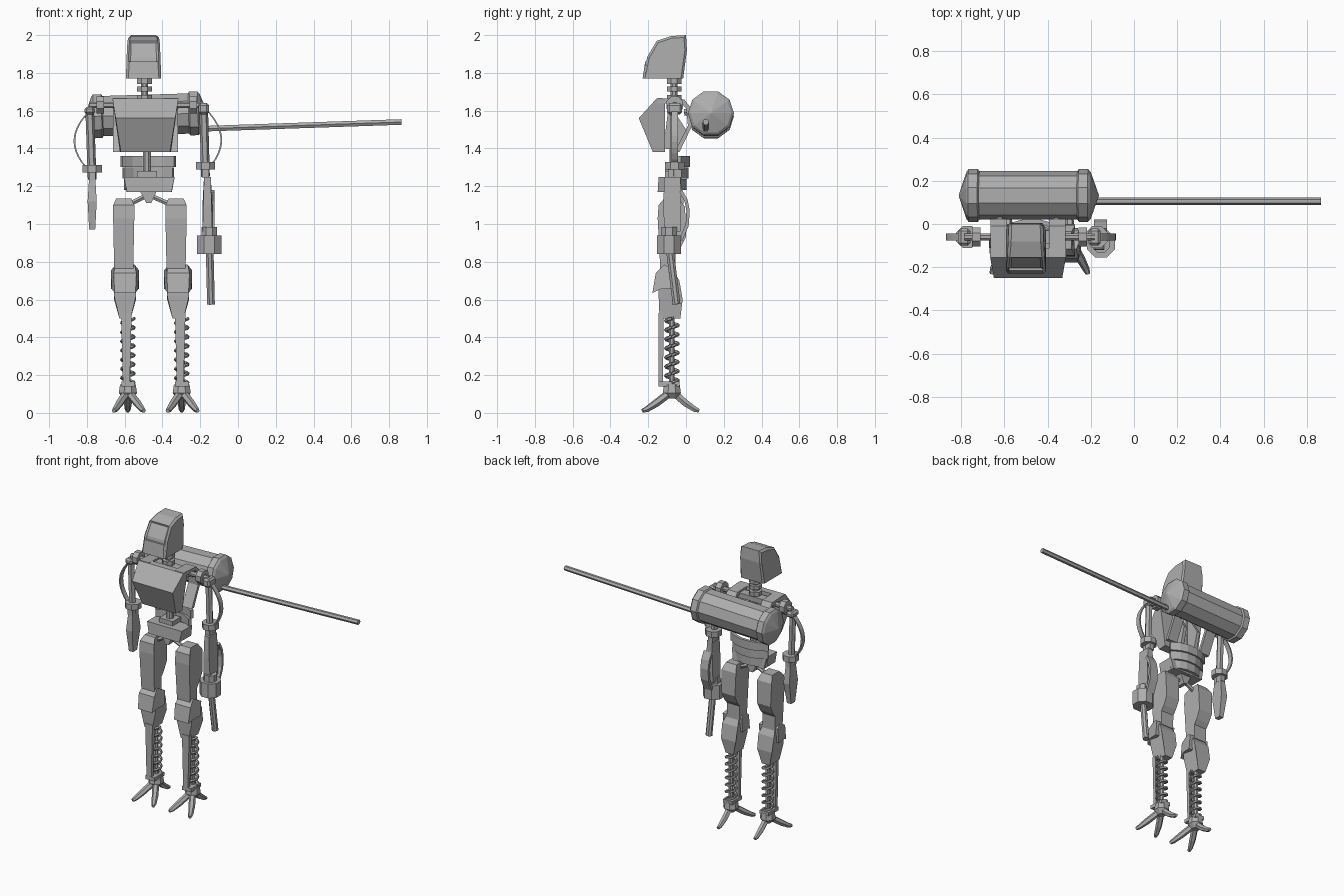
import bpy, bmesh, math
from mathutils import Vector, Matrix

metal = bpy.data.materials.new("grey metal")
metal.diffuse_color = (0.42, 0.42, 0.42, 1)


def finish(name, bm):
    bmesh.ops.recalc_face_normals(bm, faces=bm.faces[:])
    mesh = bpy.data.meshes.new(name)
    bm.to_mesh(mesh)
    bm.free()
    mesh.materials.append(metal)
    obj = bpy.data.objects.new(name, mesh)
    bpy.context.collection.objects.link(obj)
    return obj


def bevel(obj, width):
    mod = obj.modifiers.new("bevel", "BEVEL")
    mod.width, mod.segments = width, 1
    return obj


def prism_mesh(axis, centre, pts, hw):
    """Profile (a, b[, half width]) extruded both ways along an axis."""
    bm = bmesh.new()
    sides = []
    for s in (-1, 1):
        ring = []
        for p in pts:
            co = [p[0], p[1]]
            co.insert("xyz".index(axis), centre + s * (p[2] if len(p) > 2 else hw))
            ring.append(bm.verts.new(co))
        sides.append(ring)
        bm.faces.new(ring)
    n = len(pts)
    for i in range(n):
        j = (i + 1) % n
        bm.faces.new((sides[0][i], sides[0][j], sides[1][j], sides[1][i]))
    bmesh.ops.recalc_face_normals(bm, faces=bm.faces[:])
    return bm


def prism(name, axis, centre, pts, hw=0.02):
    return finish(name, prism_mesh(axis, centre, pts, hw))


def box(name, x, y, z):
    return prism(name, "x", sum(x) / 2,
                 [(y[0], z[0]), (y[1], z[0]), (y[1], z[1]), (y[0], z[1])], (x[1] - x[0]) / 2)


def tube(name, path, radii, n=8):
    """Round bar along a path; radii is one number or one per point."""
    path = [Vector(p) for p in path]
    if not isinstance(radii, (list, tuple)):
        radii = [radii] * len(path)
    bm = bmesh.new()
    rings = []
    whole = path[-1] - path[0]
    up = Vector((0, 0, 1)) if abs(whole.normalized().z) < 0.8 else Vector((0, 1, 0))
    for i, p in enumerate(path):
        t = (path[min(i + 1, len(path) - 1)] - path[max(i - 1, 0)]).normalized()
        u = (up - t * up.dot(t)).normalized()
        v = t.cross(u)
        ring = []
        for k in range(n):
            a = 2 * math.pi * (k + 0.5) / n
            ring.append(bm.verts.new(p + radii[i] * (u * math.cos(a) + v * math.sin(a))))
        rings.append(ring)
    for r, q in zip(rings, rings[1:]):
        for k in range(n):
            bm.faces.new((r[k], r[(k + 1) % n], q[(k + 1) % n], q[k]))
    bm.faces.new(rings[0])
    bm.faces.new(rings[-1])
    return finish(name, bm)


CX = -0.495  # body centre line

# Head: hollow hood with a recessed face plate
bm = prism_mesh("x", CX - 0.005, [
    (-0.23, 1.77, 0.093), (-0.205, 1.885, 0.092), (-0.155, 1.97, 0.086), (-0.08, 1.995, 0.08),
    (0.0, 2.0, 0.078), (0.005, 1.92, 0.088), (-0.015, 1.77, 0.093)], 0)
side_edges = [e for e in bm.edges if e.calc_face_angle(0) > 1.0 and abs(e.verts[0].co.x - e.verts[1].co.x) < 0.05]
side_edges = [e for e in side_edges if max(v.co.z for v in e.verts) > 1.8]
bmesh.ops.bevel(bm, geom=side_edges, offset=0.012, segments=1, affect="EDGES")
bm.normal_update()
front = [f for f in bm.faces if f.normal.y < -0.8 and f.calc_area() > 0.008]
bmesh.ops.inset_region(bm, faces=front, thickness=0.012, depth=-0.008)
bm.normal_update()
under = [f for f in bm.faces if f.normal.z < -0.9 and f.calc_area() > 0.01]
bmesh.ops.inset_region(bm, faces=under, thickness=0.015, depth=0)
bmesh.ops.translate(bm, verts=list({v for f in under for v in f.verts}), vec=(0, 0, 0.09))
finish("head", bm)

# Neck with stacked discs
tube("neck", [(CX, -0.063, 1.6), (CX, -0.063, 1.87)], 0.02)
for z in (1.67, 1.715, 1.755):
    tube("neck_disc", [(CX, -0.063, z - 0.014), (CX, -0.063, z + 0.014)], 0.042)

# Chest
prism("chest", "x", -0.49, [(-0.155, 1.665, 0.175), (-0.25, 1.56, 0.158), (-0.175, 1.38, 0.13),
                            (-0.11, 1.38, 0.135), (-0.11, 1.665, 0.175)])
# Straps over the shoulders and down the back
strap = [(-0.15, 1.667), (-0.01, 1.66), (0.022, 1.62), (0.032, 1.52), (-0.035, 1.38),
         (-0.06, 1.38), (0.01, 1.52), (0.002, 1.61), (-0.02, 1.635), (-0.15, 1.64)]
for s in (-1, 1):
    prism("shoulder_strap", "x", -0.49 + s * 0.135, strap, 0.038)
    prism("back_brace", "x", -0.49 + s * 0.055, [(-0.12, 1.4), (-0.03, 1.39), (0.0, 1.5), (-0.09, 1.64)], 0.012)
box("collar_beam", (-0.66, -0.32), (-0.09, -0.03), (1.615, 1.65))

# Spine and pelvis
tube("spine", [(-0.482, -0.065, 1.2), (-0.482, -0.065, 1.66)], 0.024)
box("spine_base", (-0.535, -0.43), (-0.11, -0.02), (1.24, 1.28))
prism("pelvis", "x", -0.47, [(-0.15, 1.17, 0.118), (-0.145, 1.25, 0.135),
                             (-0.03, 1.25, 0.135), (-0.02, 1.17, 0.12)])
prism("pelvis_point", "y", -0.08, [(-0.52, 1.175), (-0.43, 1.175), (-0.46, 1.11), (-0.485, 1.11)], 0.035)

# Three curved bands behind the waist
for i in range(3):
    z0 = 1.18 + i * 0.06
    back = 0.006 + i * 0.009
    w = 0.128 + i * 0.009
    arc = [(-0.475 + w * t, back - 0.05 * abs(t) ** 2.2) for t in (-1, -0.6, -0.25, 0.25, 0.6, 1)]
    inner = [(x * 0.94 - 0.475 * 0.06, y - 0.02) for x, y in reversed(arc)]
    prism("waist_band", "z", z0 + 0.03, arc + inner, 0.029)

# Drum on the back with a long rod
TILT = 0.03
def along(x):
    return (x, 0.132, 1.578 + TILT * (x + 0.49))
drum = [(-0.81, 0.004), (-0.775, 0.108), (-0.765, 0.122), (-0.722, 0.122), (-0.715, 0.112),
        (-0.262, 0.112), (-0.255, 0.122), (-0.212, 0.122), (-0.2, 0.108), (-0.163, 0.004)]
tube("drum", [along(x) for x, r in drum], [r for x, r in drum], 10)
tube("long_rod", [(-0.22, 0.105, 1.503), (0.865, 0.105, 1.54)], 0.017, 6)
for s in (-1, 1):
    tube("drum_mount", [(-0.49 + s * 0.13, -0.01, 1.59), (-0.49 + s * 0.13, 0.08, 1.6)], 0.02, 6)


def arm(side, out, x0, x1, top, elbow):
    # shoulder joint, upper arm bar, outer bow and elbow clamp
    inner = -0.49 + out * 0.16
    tube(side + "_shoulder_axle", [(inner, -0.06, 1.63), (x0, -0.06, 1.63)], 0.018)
    tube(side + "_shoulder_joint", [(x0 - out * 0.075, -0.06, 1.63), (x0 - out * 0.035, -0.06, 1.63)], 0.048)
    bevel(box(side + "_shoulder_block", (x0 - 0.028, x0 + 0.028), (-0.1, -0.02), (1.58, top)), 0.012)
    tube(side + "_upper_arm", [(x0, -0.065, top - 0.02), (x1, -0.065, elbow - 0.06)], 0.023, 6)
    bow = []
    for i in range(11):
        t = i / 10
        x = x0 + (x1 + out * 0.03 - x0) * t + out * 0.077 * math.sin(math.pi * t) ** 0.8
        bow.append((x, top - 0.02 + (elbow - top + 0.02) * t))
    prism(side + "_arm_bow", "y", -0.06,
          bow + [(x - out * 0.009, z) for x, z in reversed(bow)], 0.017)
    tube(side + "_elbow_clamp", [(x1, -0.06, elbow - 0.022), (x1, -0.06, elbow + 0.018)], 0.055)
    box(side + "_elbow_pin", (x1 - 0.018, x1 + 0.018), (-0.095, -0.025), (elbow - 0.065, elbow))


arm("left", -1, -0.785, -0.772, 1.62, 1.295)
arm("right", 1, -0.182, -0.172, 1.64, 1.31)

# Left forearm blade
prism("left_forearm", "x", -0.772, [(-0.09, 1.25, 0.016), (-0.03, 1.25, 0.016), (-0.012, 1.12, 0.024),
                                    (-0.04, 0.97, 0.016), (-0.085, 0.97, 0.016), (-0.105, 1.12, 0.024)])
# Right forearm, curved guard and barrel
prism("right_forearm", "x", -0.162, [(-0.115, 1.25, 0.018), (-0.03, 1.25, 0.018), (-0.025, 1.1, 0.026),
                                     (-0.03, 0.96, 0.026), (-0.115, 0.96, 0.026), (-0.12, 1.1, 0.022)])
prism("forearm_guard", "x", -0.155, [(-0.02, 1.18), (0.008, 1.13), (0.02, 1.07), (0.014, 0.99), (-0.02, 0.91),
                                     (-0.035, 0.92), (-0.002, 1.0), (0.002, 1.07), (-0.008, 1.12), (-0.035, 1.17)], 0.03)
tube("barrel_collar", [(-0.152, -0.09, 0.93), (-0.152, -0.09, 0.985)], 0.045)
tube("barrel_housing", [(-0.152, -0.09, 0.84), (-0.152, -0.09, 0.94)], 0.07)
tube("barrel", [(-0.15, -0.085, 0.86), (-0.143, -0.05, 0.575)], 0.022)

thigh = [(-0.135, 0.74, 0.05), (-0.15, 1.03, 0.056), (-0.145, 1.1, 0.056), (-0.115, 1.135, 0.04),
         (-0.035, 1.135, 0.04), (-0.005, 1.09, 0.056), (0.0, 0.93, 0.052), (-0.03, 0.87, 0.05),
         (-0.055, 0.84, 0.05), (-0.055, 0.74, 0.048)]
calf = [(-0.145, 0.7, 0.06), (-0.145, 0.62, 0.058), (-0.14, 0.5, 0.03), (-0.03, 0.5, 0.03),
        (-0.018, 0.6, 0.058), (-0.035, 0.7, 0.06), (-0.06, 0.74, 0.05), (-0.12, 0.74, 0.05)]
for side, hip, knee, foot in (("left", -0.605, -0.598, -0.583), ("right", -0.328, -0.317, -0.298)):
    tube(side + "_hip_rod", [(-0.475, -0.08, 1.155), (hip, -0.08, 1.09)], 0.014, 6)
    prism(side + "_thigh", "x", hip, thigh)
    prism(side + "_calf", "x", knee, calf)
    # Knee plate with a pointed lower lip
    prism(side + "_knee_plate", "x", knee, [(-0.178, 0.635, 0.055), (-0.16, 0.74, 0.06), (-0.115, 0.785, 0.05),
                                            (-0.06, 0.755, 0.074), (-0.07, 0.655, 0.074), (-0.135, 0.655, 0.07)])
    # Shin bar, inner rod and spring
    prism(side + "_shin_bar", "x", foot - 0.008, [(-0.145, 0.53, 0.028), (-0.145, 0.15, 0.018),
                                                  (-0.122, 0.15, 0.018), (-0.118, 0.53, 0.028)])
    tube(side + "_shin_rod", [(foot, -0.075, 0.1), (foot, -0.075, 0.52)], 0.016)
    coil = []
    for i in range(85):
        a = 2 * math.pi * i / 12
        coil.append((foot + 0.033 * math.cos(a), -0.075 + 0.033 * math.sin(a), 0.16 + 0.34 * i / 84))
    tube(side + "_spring", coil, 0.009, 5)
    # Ankle and three toes
    box(side + "_ankle_bracket", (foot - 0.035, foot + 0.035), (-0.145, -0.035), (0.14, 0.165))
    tube(side + "_ankle", [(foot, -0.075, 0.075), (foot, -0.075, 0.105), (foot, -0.075, 0.15)],
         [0.025, 0.052, 0.045])
    for dx, mid, tip in ((-0.075, -0.16, -0.23), (0.085, -0.16, -0.23), (0, 0.0, 0.07)):
        tube(side + "_toe", [(foot, -0.075, 0.115), (foot + dx * 0.6, mid, 0.05),
                             (foot + dx * 0.9, mid * 0.3 + tip * 0.7, 0.018), (foot + dx, tip, 0.011)],
             [0.022, 0.021, 0.016, 0.011], 6)
